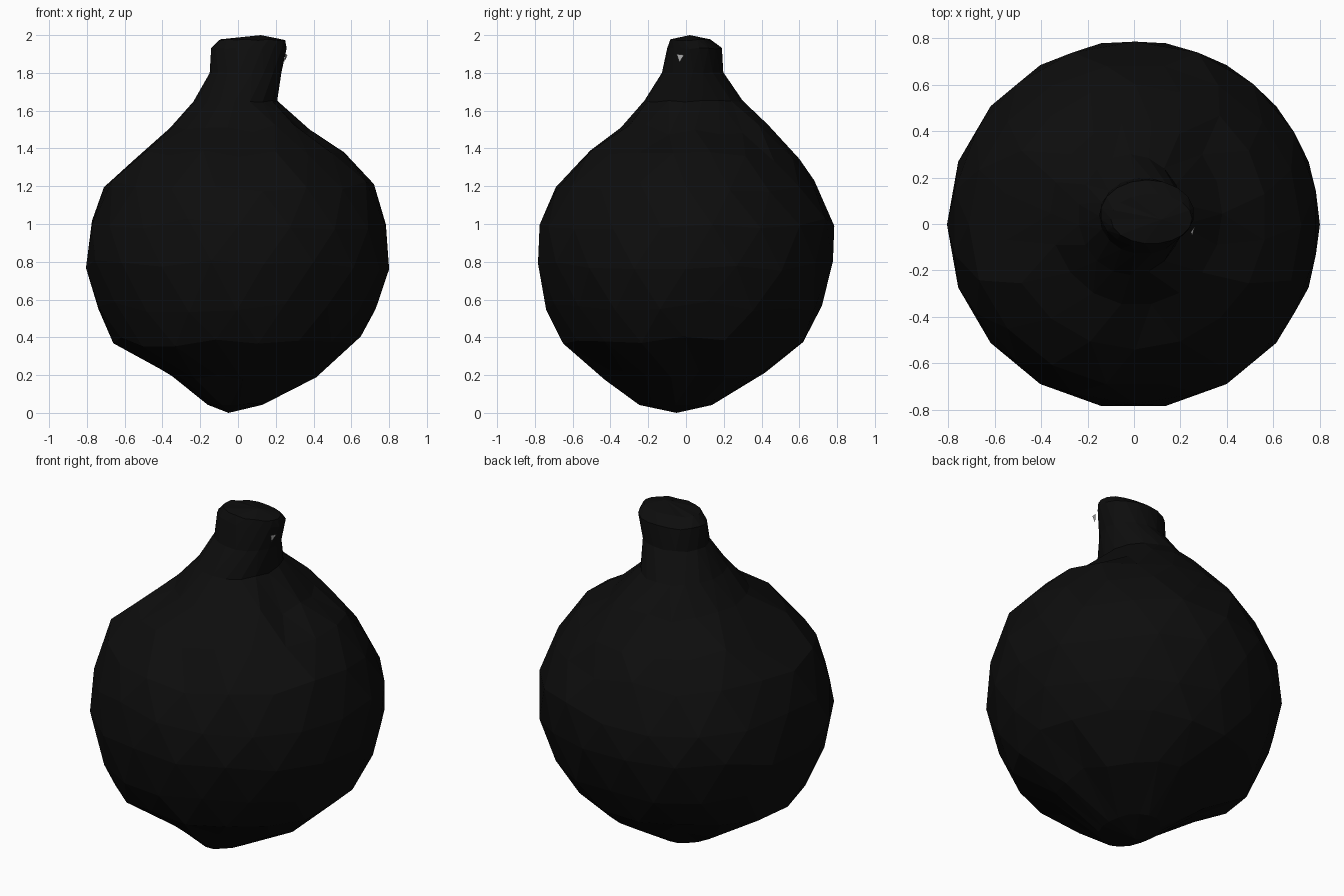
import bpy, bmesh, math, random
from mathutils import Vector

if "Cube" in bpy.data.objects:
    bpy.data.objects.remove(bpy.data.objects["Cube"])

random.seed(4)


def material(name, v):
    m = bpy.data.materials.new(name)
    m.diffuse_color = (v, v, v, 1)
    m.use_nodes = True
    m.node_tree.nodes["Principled BSDF"].inputs["Base Color"].default_value = m.diffuse_color
    return m


def make_object(name, bm, mat):
    me = bpy.data.meshes.new(name)
    bm.to_mesh(me)
    bm.free()
    me.materials.append(mat)
    ob = bpy.data.objects.new(name, me)
    bpy.context.collection.objects.link(ob)
    return ob


# cross-sections: z, x min, x max, y min, y max
sections = [
    (0.045, -0.16, 0.13, -0.25, 0.14),
    (0.20, -0.37, 0.42, -0.43, 0.42),
    (0.38, -0.66, 0.65, -0.66, 0.63),
    (0.56, -0.75, 0.74, -0.74, 0.72),
    (0.78, -0.805, 0.80, -0.795, 0.79),
    (1.00, -0.785, 0.795, -0.775, 0.785),
    (1.20, -0.71, 0.72, -0.70, 0.69),
    (1.36, -0.56, 0.57, -0.54, 0.60),
    (1.50, -0.36, 0.38, -0.35, 0.44),
    (1.65, -0.24, 0.21, -0.22, 0.30),
    (1.80, -0.15, 0.23, -0.13, 0.20),
    (1.93, -0.145, 0.26, -0.10, 0.19),
    (1.975, -0.10, 0.25, -0.085, 0.13),
]
N = 18

# bulb body and bent neck, lofted as one faceted skin
bm = bmesh.new()
rings = []
for i, (z, x0, x1, y0, y1) in enumerate(sections):
    ring = []
    amount = 0.03 if 0 < i < 9 else 0.004
    for k in range(N):
        a = math.tau * (k + 0.5 * (i % 2)) / N
        x = (x0 + x1) / 2 + (x1 - x0) / 2 * math.cos(a)
        y = (y0 + y1) / 2 + (y1 - y0) / 2 * math.sin(a)
        ring.append(bm.verts.new((x, y, z + random.uniform(-amount, amount))))
    rings.append(ring)

for i in range(len(rings) - 1):
    a, b = rings[i], rings[i + 1]
    for k in range(N):
        n = (k + 1) % N
        if i % 2 == 0:
            bm.faces.new((a[k], a[n], b[k]))
            bm.faces.new((a[n], b[n], b[k]))
        else:
            bm.faces.new((a[k], a[n], b[n]))
            bm.faces.new((a[k], b[n], b[k]))

# pointed underside and rounded tip
for ring, point in ((rings[0], (-0.05, -0.05, 0)), (rings[-1], (0.12, 0.02, 2.0))):
    c = bm.verts.new(point)
    for k in range(N):
        bm.faces.new((ring[k], ring[(k + 1) % N], c))
bmesh.ops.recalc_face_normals(bm, faces=bm.faces)
make_object("bulb_and_neck", bm, material("black", 0.004))

# small pale chip on the right of the neck
bm = bmesh.new()
bm.faces.new([bm.verts.new(p) for p in
              ((0.25, -0.05, 1.90), (0.245, -0.035, 1.855), (0.262, -0.01, 1.895))])
make_object("neck_chip", bm, material("pale grey", 0.5))
